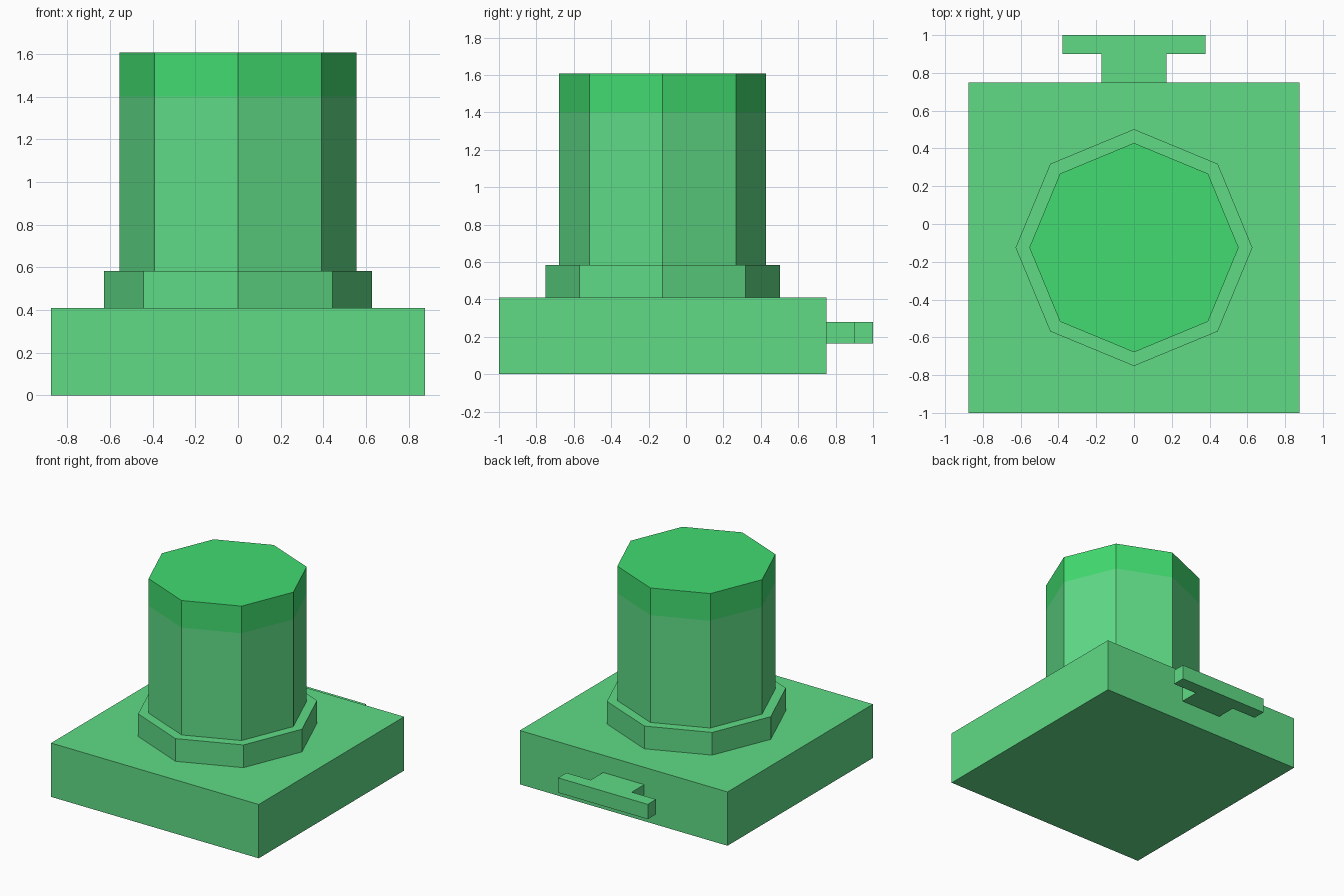
import bpy
import bmesh
from mathutils import Matrix, Vector

default = bpy.data.objects.get("Cube")
if default:
    bpy.data.objects.remove(default, do_unlink=True)


def make_material(name, rgb):
    mat = bpy.data.materials.new(name)
    mat.use_nodes = True
    color = (*rgb, 1.0)
    mat.diffuse_color = color
    mat.node_tree.nodes["Principled BSDF"].inputs["Base Color"].default_value = color
    return mat


soft_green = make_material("soft green", (0.115, 0.71, 0.24))
bright_green = make_material("bright green", (0.053, 0.71, 0.16))


def finish(bm, name, *materials):
    bmesh.ops.recalc_face_normals(bm, faces=bm.faces)
    mesh = bpy.data.meshes.new(name)
    bm.to_mesh(mesh)
    bm.free()
    for mat in materials:
        mesh.materials.append(mat)
    obj = bpy.data.objects.new(name, mesh)
    bpy.context.collection.objects.link(obj)
    return obj


def prism(name, outline, bottom, top):
    """Extrude a flat outline upwards."""
    bm = bmesh.new()
    face = bm.faces.new([bm.verts.new((x, y, bottom)) for x, y in outline])
    extruded = bmesh.ops.extrude_face_region(bm, geom=[face], use_keep_orig=True)
    moved = [v for v in extruded["geom"] if isinstance(v, bmesh.types.BMVert)]
    bmesh.ops.translate(bm, verts=moved, vec=(0, 0, top - bottom))
    return finish(bm, name, soft_green)


def octagon(name, radius, bottom, top, paint_height=None):
    """Eight-sided post, with the brighter colour above paint_height."""
    bm = bmesh.new()
    bmesh.ops.create_cone(bm, cap_ends=True, segments=8, radius1=radius,
                          radius2=radius, depth=top - bottom,
                          matrix=Matrix.Translation((0, -0.125, (bottom + top) / 2)))
    if paint_height is not None:
        geom = bm.verts[:] + bm.edges[:] + bm.faces[:]
        bmesh.ops.bisect_plane(bm, geom=geom, plane_co=Vector((0, 0, paint_height)),
                               plane_no=Vector((0, 0, 1)))
        for face in bm.faces:
            face.material_index = int(face.calc_center_median().z > paint_height)
    return finish(bm, name, soft_green, bright_green)


# Square base block
prism("base", [(-0.875, -1), (0.875, -1), (0.875, 0.75), (-0.875, 0.75)], 0, 0.41)

# Collar and column with a painted top band
octagon("collar", 0.627, 0.41, 0.583)
octagon("column", 0.554, 0.583, 1.607, paint_height=1.4)

# T-shaped connector at the back
half = [(0.173, 0.75), (0.173, 0.9), (0.378, 0.9), (0.378, 1.0)]
prism("rear_connector", half + [(-x, y) for x, y in reversed(half)], 0.165, 0.278)
